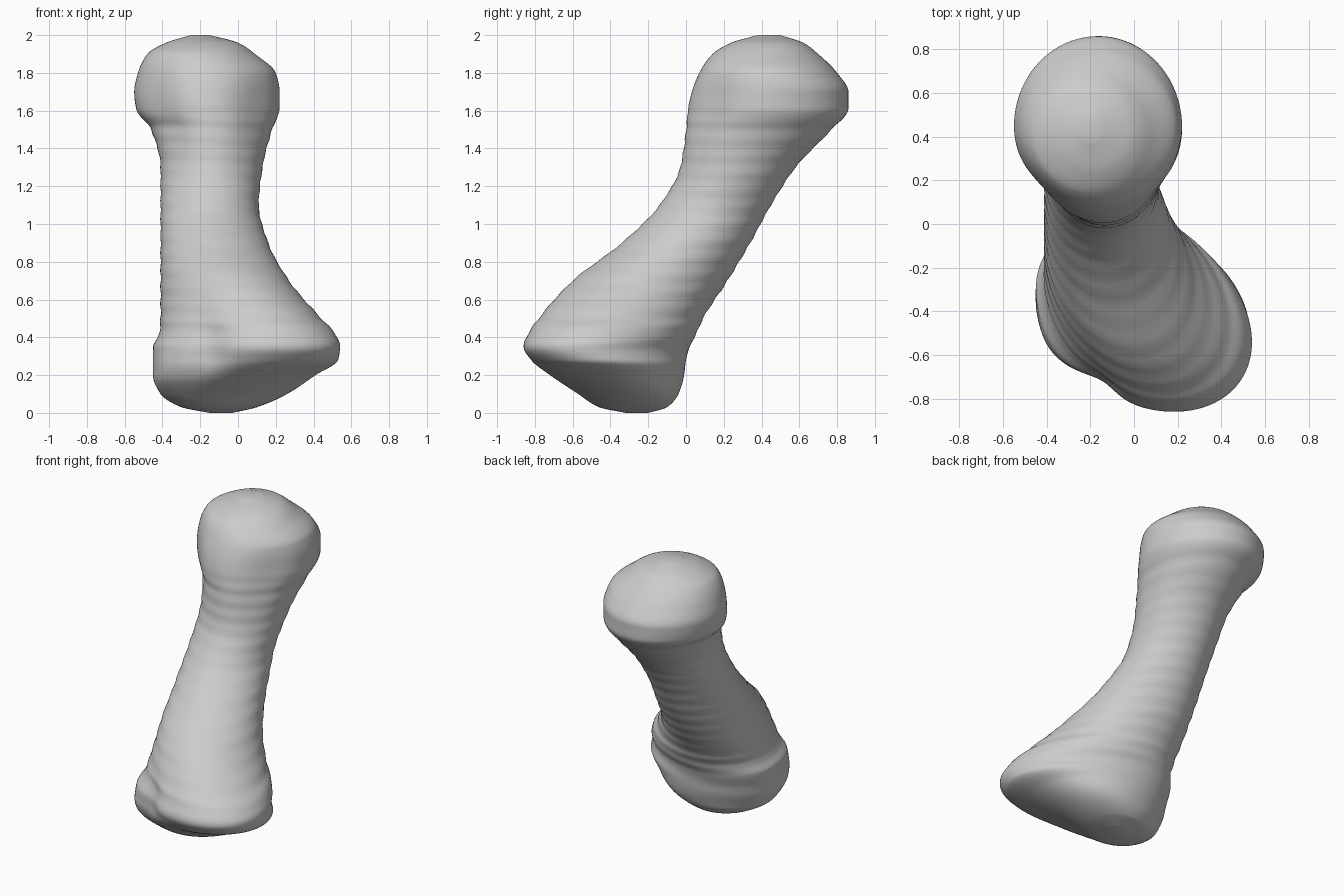
import bpy
import bmesh
from math import sin, cos, pi, exp

cube = bpy.data.objects.get("Cube")
if cube:
    bpy.data.objects.remove(cube, do_unlink=True)

SEGMENTS = 96
STEPS = 8

# Bone profile: height, left and right limits, front and back limits
PROFILE = [
    (0, -.15, -.03, -.32, -.2),
    (.03, -.3, .1, -.46, -.1),
    (.1, -.41, .26, -.57, -.04),
    (.2, -.45, .41, -.72, -.01),
    (.28, -.45, .53, -.82, 0),
    (.35, -.45, .54, -.86, .02),
    (.41, -.42, .52, -.84, .05),
    (.5, -.41, .44, -.78, .09),
    (.7, -.41, .27, -.6, .22),
    (.9, -.41, .16, -.34, .34),
    (1.1, -.41, .11, -.14, .45),
    (1.3, -.41, .13, -.03, .58),
    (1.5, -.46, .18, 0, .77),
    (1.61, -.54, .22, .01, .86),
    (1.7, -.55, .22, .03, .86),
    (1.8, -.53, .2, .07, .8),
    (1.9, -.48, .09, .14, .7),
    (1.96, -.38, .0, .24, .62),
    (2, -.25, -.15, .38, .5),
]


def bump(value, centre, width):
    return exp(-((value - centre) / width) ** 2)


def ramp(value, start, end):
    f = max(0, min(1, (value - start) / (end - start)))
    return f * f * (3 - 2 * f)


def hermite(a, b, slope_a, slope_b, h, t):
    return (a * (2 * t**3 - 3 * t**2 + 1) + b * (3 * t**2 - 2 * t**3)
            + h * slope_a * (t**3 - 2 * t**2 + t) + h * slope_b * (t**3 - t**2))


def slope(i, column):
    """Slope of one limit, held flat where the limit turns around."""
    lo, mid, hi = PROFILE[max(i - 1, 0)], PROFILE[i], PROFILE[min(i + 1, len(PROFILE) - 1)]
    if lo is mid or hi is mid:
        return (hi[column] - lo[column]) / (hi[0] - lo[0])
    before = (mid[column] - lo[column]) / (mid[0] - lo[0])
    after = (hi[column] - mid[column]) / (hi[0] - mid[0])
    return 2 * before * after / (before + after) if before * after > 0 else 0


def smooth_rows():
    for i in range(len(PROFILE) - 1):
        a, b = PROFILE[i], PROFILE[i + 1]
        h = b[0] - a[0]
        for k in range(STEPS):
            t = k / STEPS
            yield [a[0] + h * t] + [
                hermite(a[c], b[c], slope(i, c), slope(i + 1, c), h, t)
                for c in range(1, len(a))]
    yield PROFILE[-1]


def ring_point(row, angle):
    z, left, right, front, back = row
    # the crest of the lower head lies diagonally, its underside twists back
    lean = (.4 * ramp(z, .08, .35) - .12) * (1 - ramp(z, .55, 1.1))
    # shallow notch between the two knobs of the lower head
    size = 1 - .1 * bump(angle, 1.36 * pi, .22) * bump(z, .35, .12)
    # left knob of the lower head
    size += .05 * bump(angle, 1.2 * pi, .3) * bump(z, .27, .13)
    # bevelled front corners of the upper head
    corners = .08 * bump(angle, 1.25 * pi, .4) + .06 * bump(angle, 1.75 * pi, .4)
    size -= corners * bump(z, 1.62, .2)
    # growth ridges on the shaft
    shaft = ramp(z, .3, .5) * (1 - ramp(z, 1.4, 1.7))
    size += .008 * shaft * sin(2 * pi * z / .09 + cos(angle))
    x = (left + right) / 2 + (right - left) / 2 * cos(angle) * size
    y = (front + back) / 2 + (back - front) / 2 * sin(angle - lean) * size
    return max(x, left - .01), y, z


# Bone body: rings joined into one skin
bm = bmesh.new()
rings = [[bm.verts.new(ring_point(row, 2 * pi * k / SEGMENTS)) for k in range(SEGMENTS)]
         for row in smooth_rows()]
for low, high in zip(rings, rings[1:]):
    for k in range(SEGMENTS):
        n = (k + 1) % SEGMENTS
        bm.faces.new((low[k], low[n], high[n], high[k]))
bm.faces.new(list(reversed(rings[0])))
bm.faces.new(rings[-1])
bmesh.ops.recalc_face_normals(bm, faces=bm.faces)

mesh = bpy.data.meshes.new("bone")
bm.to_mesh(mesh)
bm.free()
bone = bpy.data.objects.new("bone", mesh)
bpy.context.collection.objects.link(bone)

# Plain grey material
grey = bpy.data.materials.new("bone grey")
grey.use_nodes = True
colour = (.6, .6, .6, 1)
grey.diffuse_color = colour
grey.node_tree.nodes["Principled BSDF"].inputs["Base Color"].default_value = colour
mesh.materials.append(grey)

bpy.context.view_layer.objects.active = bone
bone.select_set(True)
bpy.ops.object.shade_smooth_by_angle(angle=pi / 3)
